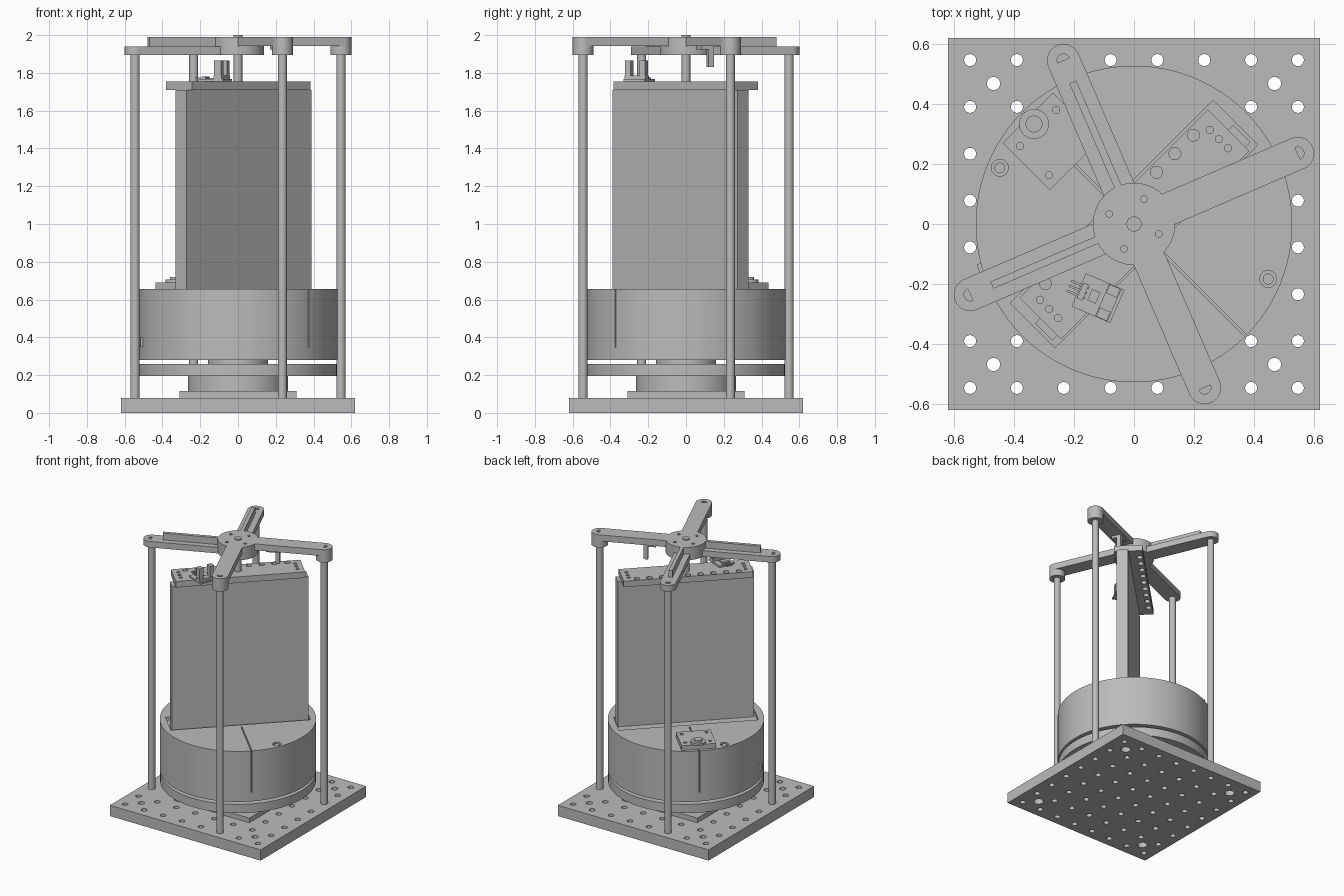
import bpy, bmesh
from math import radians, atan2, cos, sin, pi
from mathutils import Matrix, Vector

cube = bpy.data.objects.get("Cube")
if cube:
    bpy.data.objects.remove(cube, do_unlink=True)

grey = bpy.data.materials.new("machined_grey")
grey.use_nodes = True
colour = (0.5, 0.5, 0.5, 1)
grey.diffuse_color = colour
grey.node_tree.nodes["Principled BSDF"].inputs["Base Color"].default_value = colour

DIAG = pi / 4                  # direction of the tall panel
ARM = atan2(0.235, 0.545)      # direction of the first arm


def finish(name, bm, angle=0.0):
    """Turn a bmesh into an object, spun about the z axis."""
    bmesh.ops.rotate(bm, verts=bm.verts, matrix=Matrix.Rotation(angle, 3, 'Z'))
    mesh = bpy.data.meshes.new(name)
    bm.to_mesh(mesh)
    bm.free()
    mesh.materials.append(grey)
    obj = bpy.data.objects.new(name, mesh)
    bpy.context.scene.collection.objects.link(obj)
    return obj


def add_box(bm, x, y, z):
    m = Matrix.Translation([(a + b) / 2 for a, b in (x, y, z)])
    m = m @ Matrix.Diagonal([b - a for a, b in (x, y, z)] + [1])
    bmesh.ops.create_cube(bm, size=1, matrix=m)


def add_cyl(bm, x, y, r, z0, z1, sides=32):
    bmesh.ops.create_cone(bm, cap_ends=True, segments=sides, radius1=r, radius2=r,
                          depth=z1 - z0, matrix=Matrix.Translation((x, y, (z0 + z1) / 2)))


def box(name, x, y, z, angle=0.0):
    bm = bmesh.new()
    add_box(bm, x, y, z)
    return finish(name, bm, angle)


def cylinders(name, items, angle=0.0, sides=32):
    bm = bmesh.new()
    for item in items:
        add_cyl(bm, *item, sides=sides)
    return finish(name, bm, angle)


def smooth(obj):
    bpy.ops.object.select_all(action='DESELECT')
    obj.select_set(True)
    bpy.context.view_layer.objects.active = obj
    bpy.ops.object.shade_smooth_by_angle(angle=radians(30))


def cut(obj, *cutters):
    """Subtract the cutters, bake the result and drop them."""
    for c in cutters:
        c.hide_render = True
        mod = obj.modifiers.new("cut", 'BOOLEAN')
        mod.operation, mod.solver, mod.object = 'DIFFERENCE', 'EXACT', c
    bpy.context.view_layer.update()
    deps = bpy.context.evaluated_depsgraph_get()
    mesh = bpy.data.meshes.new_from_object(obj.evaluated_get(deps))
    obj.modifiers.clear()
    obj.data = mesh
    for c in cutters:
        bpy.data.objects.remove(c, do_unlink=True)
    smooth(obj)


# Base plate with a grid of holes and four counterbored corner holes
base = box("base_plate", (-0.62, 0.62), (-0.62, 0.62), (0, 0.08))
grid = [(i - 3.5) * 0.156 for i in range(8)]
corners = [(x, y) for x in (-0.468, 0.468) for y in (-0.468, 0.468)]
holes = [(x, y, 0.02, -0.1, 0.2) for x in grid for y in grid]
holes += [(x, y, 0.022, -0.1, 0.2) for x, y in corners]
cut(base, cylinders("hole_cutter", holes, sides=20),
    cylinders("counterbore_cutter", [(x, y, 0.034, -0.1, 0.045) for x, y in corners]))

# Turntable stack
box("bearing_plate", (-0.31, 0.31), (-0.31, 0.31), (0.08, 0.115))
for name, r, z0, z1 in (("bearing_drum", 0.265, 0.115, 0.195),
                        ("turntable_disc", 0.525, 0.195, 0.26),
                        ("turntable_boss", 0.16, 0.26, 0.28)):
    smooth(cylinders(name, [(0, 0, r, z0, z1)], sides=96))

# Main drum with a panel pocket, two side slits and two bolt holes
drum = cylinders("main_drum", [(0, 0, 0.527, 0.28, 0.655)], sides=128)
bolts = [(-0.447, 0.187), (0.447, -0.183)]
cut(drum,
    box("pocket_cutter", (-0.478, 0.478), (-0.105, 0.105), (0.63, 0.8), DIAG),
    box("slit_cutter_a", (-0.004, 0.004), (0.14, 0.7), (0.345, 0.8), DIAG),
    box("slit_cutter_b", (-0.004, 0.004), (-0.7, -0.14), (0.345, 0.8), DIAG),
    cylinders("bolt_cutter", [(x, y, 0.028, 0.625, 0.8) for x, y in bolts]))
smooth(cylinders("drum_bolts", [(x, y, 0.018, 0.62, 0.65) for x, y in bolts]))
box("side_connector", (0.51, 0.54), (-0.015, 0.015), (0.35, 0.4), radians(196))

# Raised bracket with a slotted knob
bracket = box("knob_bracket", (-0.118, 0.118), (0.278, 0.5), (0.65, 0.69), DIAG)
cut(bracket, cylinders("bracket_cutter", [(x, y, 0.012, 0.67, 0.8) for x, y in (
    (-0.085, 0.315), (0.085, 0.315), (-0.085, 0.452), (0.085, 0.452))], DIAG, 16))
knob = cylinders("knob", [(0, 0.471, 0.05, 0.69, 0.705), (0, 0.471, 0.028, 0.7, 0.72)], DIAG)
smooth(knob)

# Tall panel and its perforated cap
box("tall_panel", (-0.467, 0.467), (-0.082, 0), (0.62, 1.71), DIAG)
cap = box("panel_cap", (-0.443, 0.443), (-0.1, 0.096), (1.71, 1.755), DIAG)
cap_holes = [(k * 0.0873, 0.069, 0.02, 1.6, 1.9) for k in range(-4, 5)]
cap_holes += [(s * u, v, 0.012, 1.735, 1.9) for s in (-1, 1)
              for u, v in ((0.4, 0.043), (0.4, 0), (0.4, -0.043))]
cut(cap, cylinders("cap_cutter", cap_holes, DIAG, 20))
smooth(cylinders("centre_shaft", [(0, 0, 0.023, 1.75, 1.9)]))

# Slotted sensor on the cap: board, two posts, three pins
bm = bmesh.new()
add_box(bm, (-0.07, 0.07), (-0.06, 0.06), (1.755, 1.767))
add_box(bm, (0.015, 0.06), (-0.06, 0.06), (1.767, 1.785))
for y in (-0.042, 0.042):
    add_box(bm, (0.018, 0.057), (y - 0.016, y + 0.016), (1.785, 1.865))
for y in (-0.018, 0, 0.018):
    add_box(bm, (-0.105, -0.04), (y - 0.004, y + 0.004), (1.767, 1.775))
add_box(bm, (-0.065, -0.045), (-0.028, 0.028), (1.767, 1.782))
add_box(bm, (-0.03, 0), (-0.02, 0.02), (1.767, 1.774))
sensor = finish("slot_sensor", bm, -ARM)
sensor.location = (-0.12, -0.247, 0)

# Four rods and the arms they carry: two high with end bosses, two low with ribs
TIP = Vector((0.545, 0.235)).length
names = ("right", "back", "left", "front")
for i, side in enumerate(names):
    a = ARM + i * pi / 2
    ribbed = side in ("back", "left")
    low, high = (1.895, 1.94) if ribbed else (1.943, 1.99)
    smooth(cylinders(side + "_rod", [(TIP, 0, 0.024, 0.08, 1.9)], a))
    box(side + "_arm", (0.1, TIP), (-0.055, 0.055), (low, high), a)
    boss = cylinders(side + "_arm_end", [(TIP, 0, 0.055, 1.895, high)], a)
    cut(boss, cylinders("end_cutter", [(TIP, 0, 0.021, high - 0.008, 2.1)], a))
    if ribbed:
        box(side + "_rib", (0.13, 0.515), (-0.0125, 0.0125), (1.94, 1.99), a)

# Hub with four screw holes and a centre cap
hub = cylinders("hub", [(0, 0, 0.137, 1.895, 1.99)], sides=64)
cut(hub, cylinders("hub_cutter", [
    (0.089 * cos(k * pi / 2), 0.089 * sin(k * pi / 2), 0.011, 1.96, 2.1)
    for k in range(4)], ARM - radians(45), 16))
smooth(cylinders("hub_cap", [(0, 0, 0.025, 1.985, 2.0)]))

# Trigger flag hanging under the right arm
bm = bmesh.new()
add_box(bm, (0.255, 0.285), (0.008, 0.038), (1.83, 1.945))
add_box(bm, (0.2, 0.285), (-0.03, 0.038), (1.925, 1.945))
finish("trigger_flag", bm, ARM)
